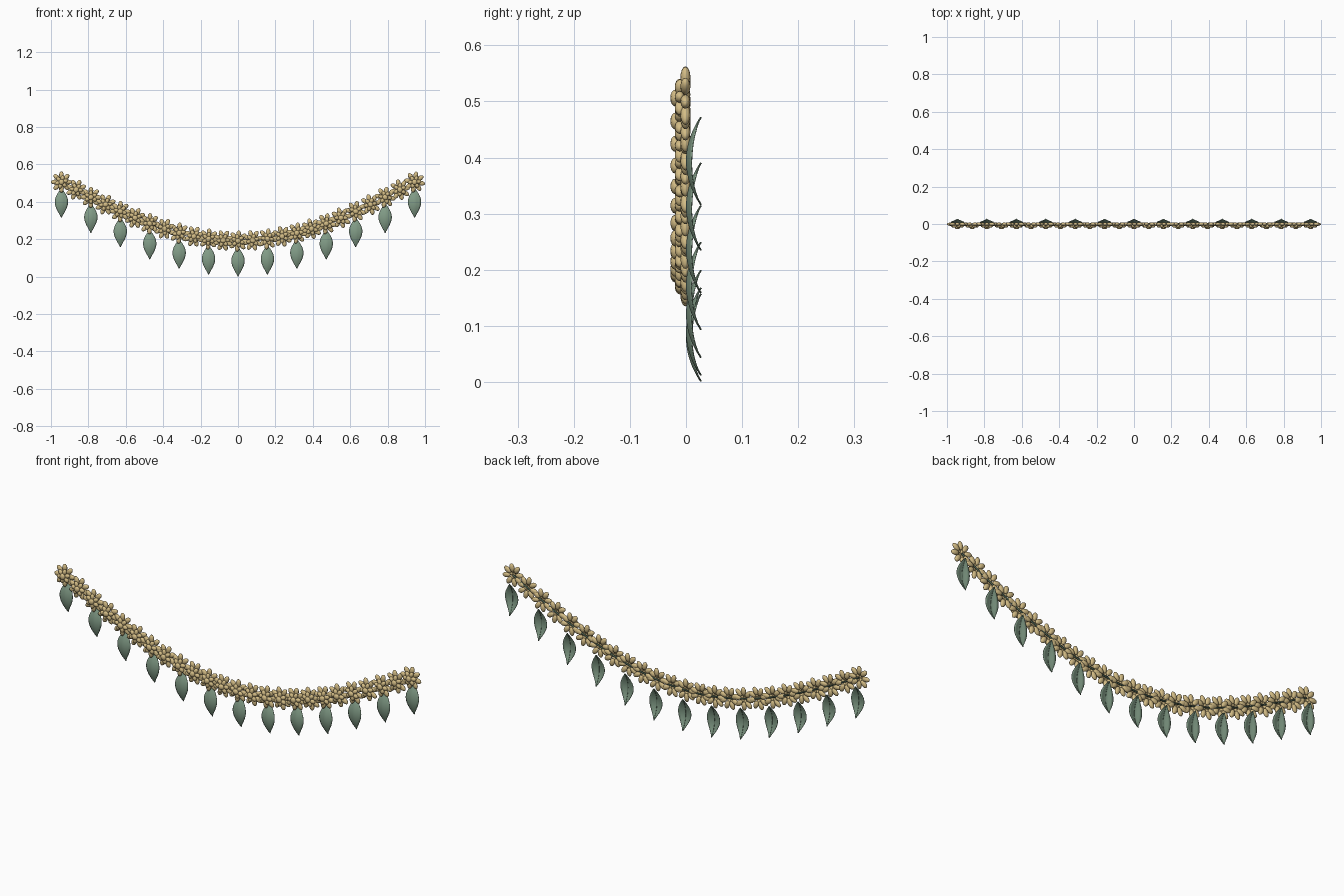
import bpy, bmesh
from math import sin, cos, pi
from mathutils import Matrix, Vector

if "Cube" in bpy.data.objects:
    bpy.data.objects.remove(bpy.data.objects["Cube"])

HALF, RISE, LOW = 0.944, 0.315, 0.191


def path(u):
    """Point on the swag, u from -1 to 1."""
    return Vector((HALF * u, 0, LOW + RISE * (1 - cos(pi * u / 2))))


def material(name, rgb):
    m = bpy.data.materials.new(name)
    m.diffuse_color = (*rgb, 1)
    m.use_nodes = True
    m.node_tree.nodes["Principled BSDF"].inputs["Base Color"].default_value = m.diffuse_color
    return m


gold = material("petal_gold", (0.66, 0.51, 0.24))
green = material("leaf_green", (0.22, 0.33, 0.24))
dark = material("rib_green", (0.10, 0.16, 0.11))


def finish(name, bm, mat):
    me = bpy.data.meshes.new(name)
    bmesh.ops.recalc_face_normals(bm, faces=bm.faces)
    for f in bm.faces:
        f.smooth = True
    bm.to_mesh(me)
    bm.free()
    me.materials.append(mat)
    return me


def place(name, mesh, loc, spin=0):
    ob = bpy.data.objects.new(name, mesh)
    ob.location = loc
    ob.rotation_euler = (0, spin, 0)
    bpy.context.collection.objects.link(ob)
    return ob


def tube(name, points, radius, mat):
    cu = bpy.data.curves.new(name, 'CURVE')
    cu.dimensions = '3D'
    cu.bevel_depth = radius
    cu.bevel_resolution = 1
    cu.use_fill_caps = True
    sp = cu.splines.new('POLY')
    sp.points.add(len(points) - 1)
    for p, co in zip(sp.points, points):
        p.co = (*co, 1)
    cu.materials.append(mat)
    return cu


# Flower: two rings of egg-shaped petals and a centre bud
def flower_mesh():
    bm = bmesh.new()
    # count, ring radius, y, half width, half depth, half length, phase
    rings = [(8, 0.036, -0.001, 0.0125, 0.009, 0.0205, 0),
             (6, 0.021, -0.011, 0.0105, 0.009, 0.0145, 0.26),
             (1, 0.0, -0.019, 0.014, 0.009, 0.015, 0)]
    for n, r, y, w, d, l, ph in rings:
        for i in range(n):
            m = (Matrix.Rotation(ph + 2 * pi * i / n, 4, 'Y')
                 @ Matrix.Translation((0, y, r))
                 @ Matrix.Diagonal((w, d, l, 1)))
            bmesh.ops.create_uvsphere(bm, u_segments=12, v_segments=8, radius=1, matrix=m)
    return finish("flower", bm, gold)


# Leaf: pointed blade, bowed lengthwise and folded along the midrib
LENGTH = 0.156


def bow(t):
    return 0.025 * (2 * t - 1) ** 2


def leaf_mesh():
    bm = bmesh.new()
    rows, cols = 14, 6
    grid = []
    for i in range(rows + 1):
        t = i / rows
        w = 0.0015 + 0.034 * sin(pi * t ** 0.9) ** 1.15
        row = []
        for j in range(cols + 1):
            s = 2 * j / cols - 1
            row.append(bm.verts.new((w * s, bow(t) + 0.009 * abs(s) * w / 0.035,
                                     -LENGTH * t)))
        grid.append(row)
    for a, b in zip(grid, grid[1:]):
        for j in range(cols):
            bm.faces.new((a[j], a[j + 1], b[j + 1], b[j]))
    return finish("leaf", bm, green)


flower = flower_mesh()
leaf = leaf_mesh()
rib = tube("leaf_midrib", [(0, bow(i / 10) + 0.001, -LENGTH * i / 10) for i in range(11)],
           0.0015, dark)

# Flowers along the swag
for i in range(25):
    place("flower", flower, path(i / 12 - 1), i * 0.4)

# Hanging leaves under every second flower
for i in range(13):
    top = path(i / 6 - 1) + Vector((0, 0.001, LENGTH - LOW + 0.001))
    ob = place("leaf", leaf, top)
    mod = ob.modifiers.new("thickness", 'SOLIDIFY')
    mod.thickness = 0.002
    mod.offset = 0
    place("leaf_midrib", rib, top)

# Thread through the flowers
place("thread", tube("thread", [path(i / 24 - 1) for i in range(49)], 0.004, dark), (0, 0, 0))
